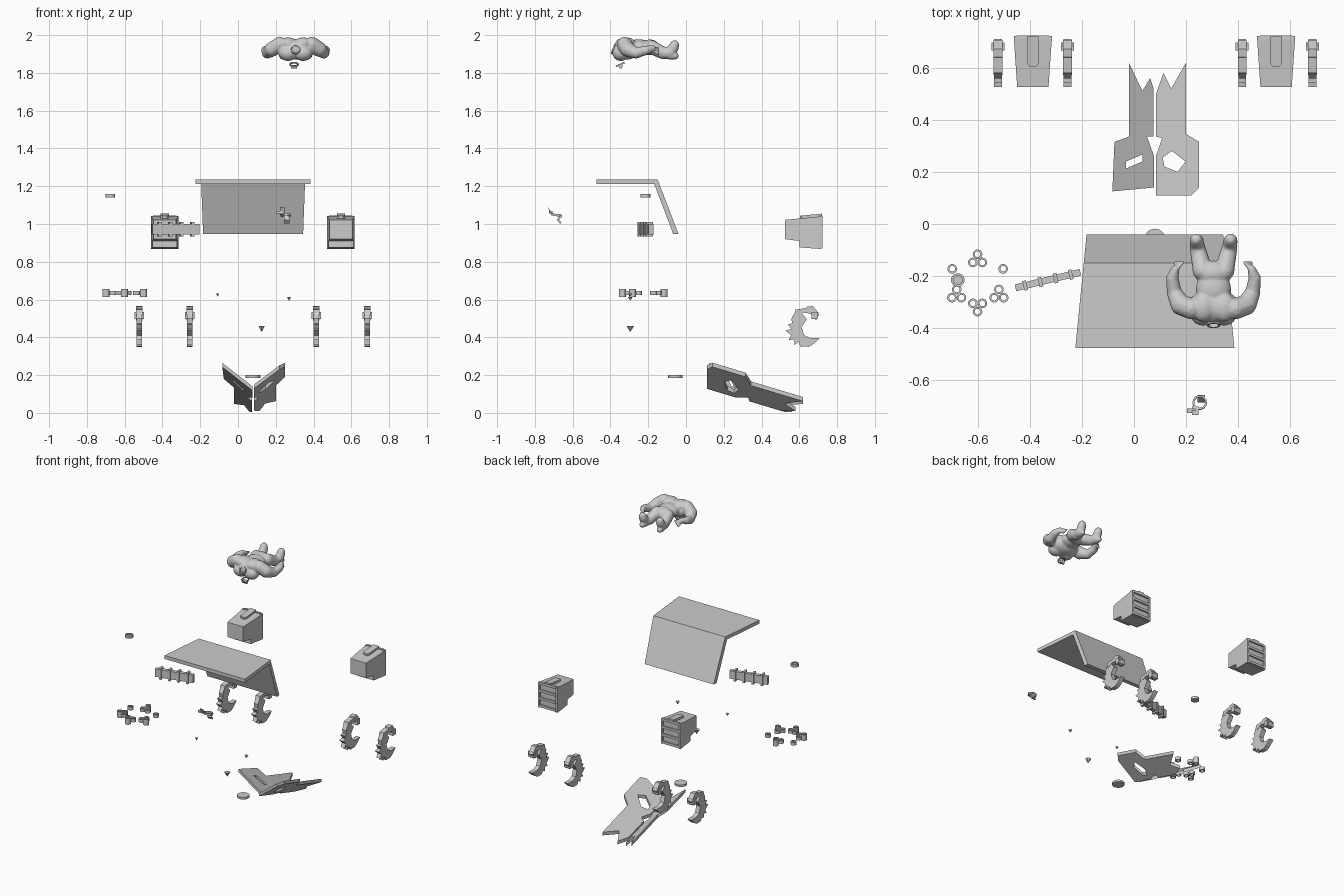
import bpy, bmesh, math
from mathutils import Matrix, Vector

if "Cube" in bpy.data.objects:
    bpy.data.objects.remove(bpy.data.objects["Cube"])

GREY = bpy.data.materials.new("primer grey")
GREY.diffuse_color = (0.6, 0.6, 0.6, 1)
GREY.use_nodes = True
GREY.node_tree.nodes["Principled BSDF"].inputs["Base Color"].default_value = GREY.diffuse_color


def finish(name, bm, smooth=False):
    bmesh.ops.recalc_face_normals(bm, faces=bm.faces)
    me = bpy.data.meshes.new(name)
    bm.to_mesh(me)
    bm.free()
    me.materials.append(GREY)
    for p in me.polygons:
        p.use_smooth = smooth
    ob = bpy.data.objects.new(name, me)
    bpy.context.collection.objects.link(ob)
    return ob


def box(bm, lo, hi):
    lo, hi = Vector(lo), Vector(hi)
    m = Matrix.Translation((lo + hi) / 2) @ Matrix.Diagonal((*(hi - lo), 1))
    bmesh.ops.create_cube(bm, size=1, matrix=m)


def prism(bm, outline, x, half, half_end=None):
    """Side outline (y, z) spread across x; width may taper along y."""
    ys = [p[0] for p in outline]
    y0, y1 = min(ys), max(ys)
    end = half if half_end is None else half_end
    w = lambda y: half + (end - half) * (y - y0) / (y1 - y0)
    a = [bm.verts.new((x - w(y), y, z)) for y, z in outline]
    b = [bm.verts.new((x + w(y), y, z)) for y, z in outline]
    bm.faces.new(a)
    bm.faces.new(b[::-1])
    n = len(a)
    for i in range(n):
        bm.faces.new((a[i], a[(i + 1) % n], b[(i + 1) % n], b[i]))


def limb(bm, pts, steps=5):
    """Overlapping spheres along a path of (x, y, z, radius)."""
    for p, q in zip(pts, pts[1:]):
        for i in range(steps + 1):
            t = i / steps
            v = [a + (b - a) * t for a, b in zip(p, q)]
            bmesh.ops.create_icosphere(bm, subdivisions=2, radius=v[3],
                                       matrix=Matrix.Translation(v[:3]))


def ball(bm, c, s):
    bmesh.ops.create_uvsphere(bm, u_segments=20, v_segments=12, radius=1,
                              matrix=Matrix.Translation(c) @ Matrix.Diagonal((*s, 1)))


def ring(bm, m, outer, inner, h, n=16):
    """Open tube standing on z of the matrix."""
    loops = []
    for r, z in ((outer, -h / 2), (outer, h / 2), (inner, h / 2), (inner, -h / 2)):
        loops.append([bm.verts.new(m @ Vector((r * math.cos(2 * math.pi * i / n),
                                               r * math.sin(2 * math.pi * i / n), z)))
                      for i in range(n)])
    for k in range(4):
        p, q = loops[k], loops[(k + 1) % 4]
        for i in range(n):
            j = (i + 1) % n
            bm.faces.new((p[i], p[j], q[j], q[i]))


# canopy: flat roof bent down into a back wall
bm = bmesh.new()
prism(bm, [(-.475, 1.235), (-.15, 1.235), (-.04, .948), (-.068, .948),
           (-.168, 1.211), (-.475, 1.211)], .08, .305, .262)
finish("canopy", bm)


# folded plough shield in two halves with a hole in each
def shield(name, outline, hole):
    cu = bpy.data.curves.new(name, 'CURVE')
    cu.dimensions, cu.fill_mode, cu.extrude = '2D', 'BOTH', .011
    for loop in (outline, hole):
        sp = cu.splines.new('POLY')
        sp.points.add(len(loop) - 1)
        for p, (x, y) in zip(sp.points, loop):
            p.co = (x, y, 0, 1)
        sp.use_cyclic_u = True
    tmp = bpy.data.objects.new(name + "_curve", cu)
    bpy.context.collection.objects.link(tmp)
    me = bpy.data.meshes.new_from_object(
        tmp.evaluated_get(bpy.context.evaluated_depsgraph_get()))
    bpy.data.objects.remove(tmp)
    bm = bmesh.new()
    bm.from_mesh(me)
    bmesh.ops.remove_doubles(bm, verts=bm.verts, dist=1e-5)
    for v in bm.verts:
        v.co.z += .136 - .3 * (v.co.y - .11) + .75 * abs(v.co.x - .08)
    finish(name, bm)


shield("shield_left",
       [(-.02, .62), (.032, .51), (.062, .56), (.075, .52), (.075, .335), (.05, .335),
        (.077, .26), (.077, .14), (-.083, .125), (-.075, .315), (-.02, .335)],
       [(-.03, .24), (.033, .267), (.033, .24), (-.03, .213)])
shield("shield_right",
       [(.2, .62), (.143, .52), (.113, .58), (.085, .5), (.085, .335), (.108, .33),
        (.084, .26), (.084, .11), (.22, .11), (.25, .14), (.25, .315), (.2, .345)],
       [(.11, .255), (.145, .28), (.198, .24), (.167, .2), (.117, .22)])

# rocket boxes with a lid plate and slotted rear face
for side, x in (("left", -.388), ("right", .545)):
    bm = bmesh.new()
    prism(bm, [(.525, 1.022), (.713, 1.04), (.713, .868), (.6, .876), (.6, .91),
               (.525, .92)], x, .06, .073)
    for i in range(4):
        z = .873 + i * .052
        box(bm, (x - .062, .708, z), (x + .062, .723, z + .016))
    for s in (-1, 1):
        box(bm, (x + s * .067 - .006, .70, .87), (x + s * .067 + .006, .722, 1.042))
    # pointed lid plate
    lid = [(-.022, .72), (.022, .72), (.022, .615), (.012, .603), (-.012, .603), (-.022, .615)]
    f = bm.faces.new([bm.verts.new((x + a, b, 1.02 + (b - .6) * .1)) for a, b in lid])
    g = bmesh.ops.extrude_face_region(bm, geom=[f])
    bmesh.ops.translate(bm, vec=(0, 0, .023),
                        verts=[v for v in g["geom"] if isinstance(v, bmesh.types.BMVert)])
    finish("rocket_box_" + side, bm)

# hooked claws
HOOK = [(.558, .50), (.575, .53), (.615, .525), (.64, .495), (.612, .455), (.625, .412),
        (.655, .397), (.71, .397), (.675, .365), (.65, .35), (.605, .352), (.597, .376),
        (.575, .36), (.573, .39), (.543, .385), (.556, .41), (.526, .437), (.557, .443),
        (.54, .47), (.562, .473)]
ARM = [(.572, .52), (.58, .547), (.64, .555), (.645, .54), (.59, .515)]
HEAD = [(.63, .53), (.64, .562), (.672, .566), (.706, .523), (.688, .49), (.66, .525)]
for i, x in enumerate((-.522, -.255, .415, .685)):
    bm = bmesh.new()
    prism(bm, HOOK, x, .015)
    prism(bm, ARM, x, .017)
    prism(bm, HEAD, x, .017)
    box(bm, (x - .025, .665, .497), (x + .025, .697, .535))
    finish("claw_%d" % (i + 1), bm)

# ribbed bar
bm = bmesh.new()
box(bm, (-.128, -.013, -.027), (.128, .013, .027))
for i in range(4):
    c = -.09 + i * .06
    box(bm, (c - .007, -.019, -.038), (c + .007, .019, .038))
bar = finish("ribbed_bar", bm)
bar.location = (-.33, -.215, .972)
bar.rotation_euler.z = math.radians(13.5)

# tube clusters: the outermost tube of each is tall
bm = bmesh.new()
for cx, cy, tall in ((-.6, -.137, 90), (-.68, -.272, 210), (-.6, -.315, 270), (-.518, -.272, 330)):
    for k in range(3):
        a = (90 if cy > -.3 else 270) + 120 * k
        r = math.radians(a)
        p = (cx + .021 * math.cos(r), cy + .021 * math.sin(r), .635)
        ring(bm, Matrix.Translation(p), .0185, .011, .042 if a % 360 == tall else .022)
for x in (-.697, -.502):
    ring(bm, Matrix.Translation((x, -.172, .635)), .0185, .011, .022)
finish("tubes", bm)

# loose discs
bm = bmesh.new()
ring(bm, Matrix.Translation((-.676, -.215, 1.15)), .026, .017, .017, 24)
bmesh.ops.create_cone(bm, cap_ends=True, segments=24, radius1=.017, radius2=.017, depth=.01,
                      matrix=Matrix.Translation((-.676, -.215, 1.147)))
finish("small_disc", bm)
bm = bmesh.new()
bmesh.ops.create_cone(bm, cap_ends=True, segments=28, radius1=.039, radius2=.039, depth=.014,
                      matrix=Matrix.Translation((.08, -.057, .193)))
finish("large_disc", bm)

# spikes
for i, (x, z, r) in enumerate(((-.108, .625, .010), (.27, .605, .012), (.125, .445, .019))):
    bm = bmesh.new()
    bmesh.ops.create_cone(bm, cap_ends=True, segments=6, radius1=.002, radius2=r,
                          depth=r * 1.5, matrix=Matrix.Translation((x, -.295, z)))
    finish("spike_%d" % (i + 1), bm)

# small harness: tilted collar, prong and strap
bm = bmesh.new()
ring(bm, Matrix.Translation((.252, -.685, 1.047)) @ Matrix.Rotation(-.15, 4, 'X'),
     .028, .021, .012, 14)
prism(bm, [(-.732, 1.09), (-.712, 1.062), (-.70, 1.055), (-.70, 1.047), (-.718, 1.053)],
      .235, .012)
prism(bm, [(-.665, 1.05), (-.655, 1.04), (-.672, 1.022), (-.657, 1.005), (-.668, 1.003),
           (-.684, 1.022)], .258, .015)
box(bm, (.203, -.725, 1.055), (.235, -.707, 1.068))
finish("harness", bm)

# muscular headless figure lying flat
bm = bmesh.new()
cx = .305
ball(bm, (cx, -.315, 1.925), (.098, .068, .055))
ball(bm, (cx, -.25, 1.935), (.068, .07, .043))
ball(bm, (cx, -.19, 1.935), (.07, .05, .042))
for s in (-1, 1):
    ball(bm, (cx + s * .04, -.345, 1.905), (.05, .045, .042))
    ball(bm, (cx + s * .04, -.32, 1.955), (.048, .055, .033))
    limb(bm, [(cx + s * .085, -.325, 1.95, .042), (cx + s * .125, -.31, 1.925, .041),
              (cx + s * .15, -.265, 1.905, .030), (cx + s * .158, -.21, 1.92, .025),
              (cx + s * .147, -.175, 1.93, .017)])
    for k in range(3):
        limb(bm, [(cx + s * .147, -.18, 1.92 + k * .008, .009),
                  (cx + s * (.143 - .012 * k), -.148, 1.90 + k * .015, .008)], 3)
    limb(bm, [(cx + s * .042, -.18, 1.935, .039), (cx + s * .055, -.12, 1.905, .034),
              (cx + s * .063, -.085, 1.905, .030), (cx + s * .065, -.065, 1.935, .028),
              (cx + s * .066, -.06, 1.95, .024)])
    limb(bm, [(cx + s * .063, -.085, 1.895, .026), (cx + s * .066, -.058, 1.89, .020)])
fig = finish("figure", bm, True)
rm = fig.modifiers.new("blend", 'REMESH')
rm.mode, rm.voxel_size, rm.use_smooth_shade = 'VOXEL', .005, True
sm = fig.modifiers.new("soften", 'SMOOTH')
sm.iterations, sm.factor = 5, .5

# open neck ring and pendant below the figure
bm = bmesh.new()
ring(bm, Matrix.Translation((cx, -.383, 1.925)) @ Matrix.Rotation(1.2, 4, 'X'), .026, .019, .014)
finish("neck_ring", bm)
bm = bmesh.new()
ring(bm, Matrix.Translation((.297, -.348, 1.845)) @ Matrix.Rotation(.4, 4, 'X'), .025, .02, .008)
prism(bm, [(-.36, 1.842), (-.335, 1.842), (-.34, 1.822), (-.352, 1.822)], .297, .016)
finish("pendant", bm)
